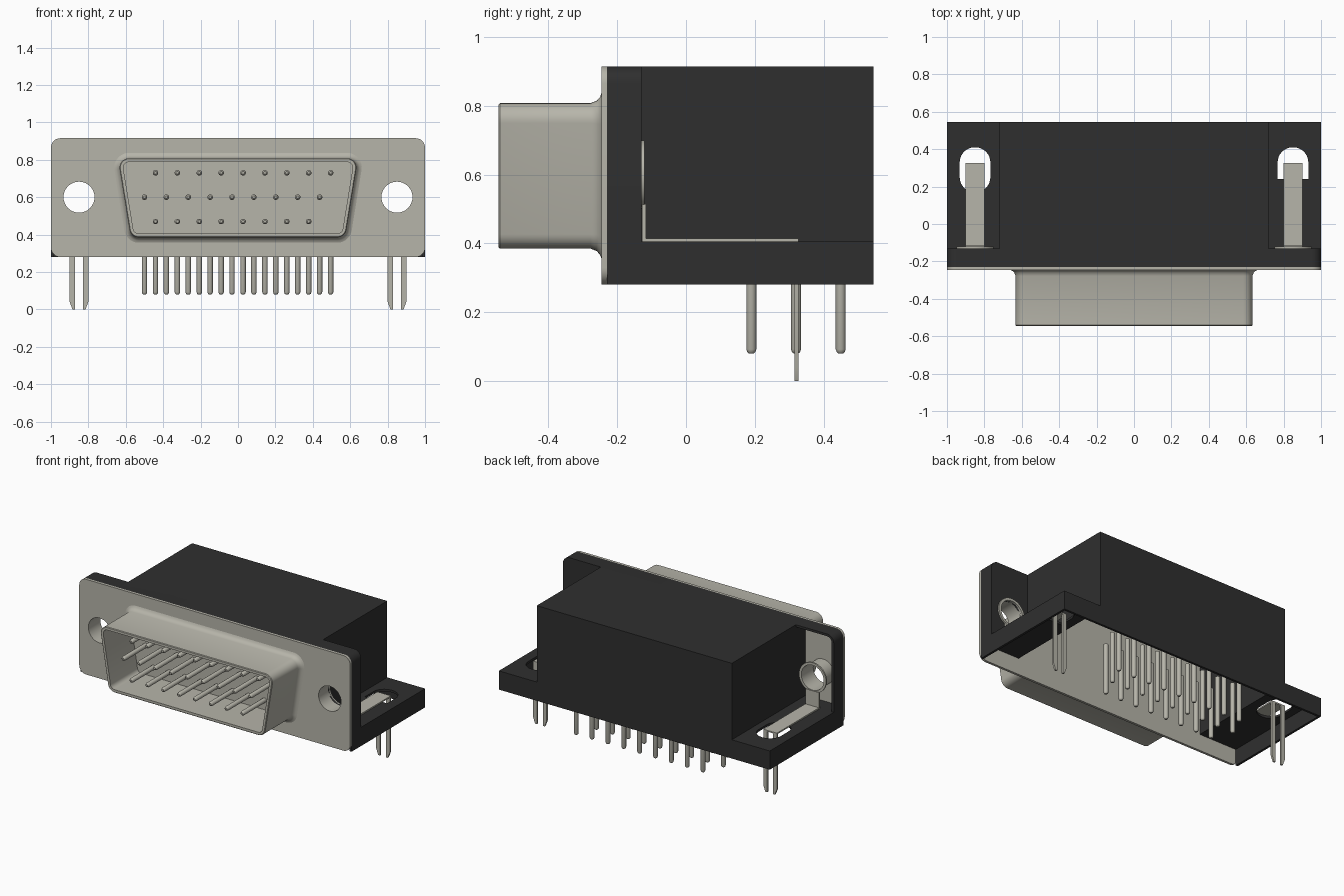
import bpy, bmesh, math
from mathutils import Vector

if "Cube" in bpy.data.objects:
    bpy.data.objects.remove(bpy.data.objects["Cube"])


def material(name, rgb):
    m = bpy.data.materials.new(name)
    m.use_nodes = True
    m.diffuse_color = (*rgb, 1)
    b = m.node_tree.nodes["Principled BSDF"]
    b.inputs["Base Color"].default_value = (*rgb, 1)
    b.inputs["Roughness"].default_value = 0.6
    return m


BLACK = material("black plastic", (0.028, 0.028, 0.028))
METAL = material("warm grey metal", (0.47, 0.46, 0.40))


def finish(name, bm, mat, smooth=False):
    bmesh.ops.recalc_face_normals(bm, faces=bm.faces)
    me = bpy.data.meshes.new(name)
    bm.to_mesh(me)
    bm.free()
    me.materials.append(mat)
    ob = bpy.data.objects.new(name, me)
    bpy.context.collection.objects.link(ob)
    if smooth:
        bpy.ops.object.select_all(action='DESELECT')
        ob.select_set(True)
        bpy.context.view_layer.objects.active = ob
        bpy.ops.object.shade_smooth_by_angle(angle=math.radians(40))
    return ob


def box(name, x, y, z, mat):
    bm = bmesh.new()
    bmesh.ops.create_cube(bm, size=1)
    for v in bm.verts:
        v.co = [a + (b - a) * (c + 0.5) for (a, b), c in zip((x, y, z), v.co)]
    return finish(name, bm, mat)


def rounded(corners, radii, grow=0.0, n=8):
    """Counter-clockwise outline with rounded corners, offset outward by grow."""
    pts = []
    for i, c in enumerate(corners):
        c = Vector(c)
        a = (c - Vector(corners[i - 1])).normalized()
        b = (Vector(corners[(i + 1) % len(corners)]) - c).normalized()
        na, nb = Vector((a.y, -a.x)), Vector((b.y, -b.x))
        r = radii[i]
        mid = (na + nb) / (1 + na.dot(nb))
        if r == 0:
            pts.append(c + mid * grow)
            continue
        centre = c - mid * r
        t0, sweep = math.atan2(na.y, na.x), na.angle(nb)
        for k in range(n + 1):
            t = t0 + sweep * k / n
            pts.append(centre + Vector((math.cos(t), math.sin(t))) * (r + grow))
    return pts


def rect(x0, x1, y0, y1, radii=(0, 0, 0, 0), grow=0.0):
    return rounded([(x0, y0), (x1, y0), (x1, y1), (x0, y1)], radii, grow)


def circle(x, y, r, n=32):
    return [(x + r * math.cos(2 * math.pi * k / n), y + r * math.sin(2 * math.pi * k / n)) for k in range(n)]


def sheet(name, loops, a, b, mat, upright=True):
    """Flat plate with holes: upright spans y a..b, otherwise z a..b."""
    cu = bpy.data.curves.new(name, 'CURVE')
    cu.dimensions, cu.fill_mode, cu.extrude = '2D', 'BOTH', (b - a) / 2
    for loop in loops:
        s = cu.splines.new('POLY')
        s.points.add(len(loop) - 1)
        for p, q in zip(s.points, loop):
            p.co = (q[0], q[1], 0, 1)
        s.use_cyclic_u = True
    tmp = bpy.data.objects.new(name + " curve", cu)
    bpy.context.collection.objects.link(tmp)
    bpy.context.view_layer.update()
    me = tmp.evaluated_get(bpy.context.evaluated_depsgraph_get()).to_mesh()
    bm = bmesh.new()
    bm.from_mesh(me)
    bpy.data.objects.remove(tmp)
    bmesh.ops.remove_doubles(bm, verts=bm.verts, dist=1e-5)
    m = (a + b) / 2
    for v in bm.verts:
        x, y, z = v.co
        v.co = (x, m - z, y) if upright else (x, y, m + z)
    return finish(name, bm, mat, True)


def loft(name, rings, mat, cap_last=False):
    bm = bmesh.new()
    rows = [[bm.verts.new(p) for p in ring] for ring in rings]
    for r, s in zip(rows, rows[1:]):
        for i in range(len(r)):
            bm.faces.new((r[i - 1], r[i], s[i], s[i - 1]))
    if cap_last:
        bm.faces.new(rows[-1])
    return finish(name, bm, mat, True)


def pin(name, start, end, r=0.015):
    """Round pin with a softened tip at its end."""
    start, end = Vector(start), Vector(end)
    d = (end - start).normalized()
    u = d.orthogonal().normalized()
    w = d.cross(u)
    rings = []
    for rad, back in ((r, None), (r, 0.012), (r * 0.8, 0.004), (r * 0.5, 0)):
        c = start if back is None else end - d * back
        rings.append([c + u * x + w * y for x, y in circle(0, 0, rad, 12)])
    return loft(name, rings, METAL, True)


# housing: hollow block, open underneath
T, BASE, STEP, TOP = 0.015, 0.28, 0.405, 0.915
FRONT, LIP, BACK = -0.23, -0.13, 0.545
box("housing_top", (-0.72, 0.72), (FRONT, BACK), (TOP - T, TOP), BLACK)
box("housing_back", (-0.72, 0.72), (BACK - T, BACK), (BASE, TOP - T), BLACK)

# rim behind the metal face plate
outer = rect(-1, 1, BASE, TOP, (0, 0, 0.05, 0.05))
inner = rect(-1 + T, 1 - T, BASE, TOP - T, (0, 0, 0.035, 0.035))
sheet("housing_rim", [outer[1:] + outer[:1] + inner[:1] + inner[:0:-1]], FRONT, LIP, BLACK)
sheet("left_rim_panel", [rect(0.72, 1 - T, STEP - T, TOP - T, (0, 0, 0.035, 0)),
                         circle(0.85, 0.6, 0.083)], LIP - T, LIP, BLACK)

# metal face plate
sheet("face_plate", [rect(-1, 1, BASE, TOP, (0.05,) * 4),
                     circle(-0.85, 0.6, 0.083), circle(0.85, 0.6, 0.083)], -0.246, FRONT, METAL)

# flared trapezoid shroud with recessed floor
TRAP = [(-0.573, 0.385), (0.573, 0.385), (0.642, 0.808), (-0.642, 0.808)]
steps = [(-0.2455, 0.03), (-0.25, 0.018), (-0.26, 0.007), (-0.278, 0), (-0.541, 0),
         (-0.545, -0.004), (-0.545, -0.02), (-0.26, -0.02)]
loft("shroud", [[(p.x, y, p.y) for p in rounded(TRAP, (0.05,) * 4, g)] for y, g in steps], METAL, True)

# contact pins and board pins in three staggered rows
for row, (x0, z, y, count) in enumerate([(-0.441, 0.73, 0.45, 9), (-0.5, 0.6, 0.32, 9), (-0.441, 0.47, 0.19, 8)]):
    for k in range(count):
        x = x0 + 0.117 * k
        pin(f"contact_pin_{row}_{k}", (x, -0.255, z), (x, -0.5, z))
        pin(f"board_pin_{row}_{k}", (x, y, 0.42), (x, y, 0.08))

# flanges and grounding brackets on both sides
for side, s in (("right", -1), ("left", 1)):
    def span(a, b):
        return tuple(sorted((s * a, s * b)))

    box(side + "_housing_wall", span(0.72 - T, 0.72), (FRONT, BACK - T), (STEP - T, TOP - T), BLACK)
    box(side + "_flange_side", span(1 - T, 1), (LIP, BACK), (BASE, STEP), BLACK)
    box(side + "_flange_back", span(0.72, 1 - T), (BACK - T, BACK), (BASE, STEP), BLACK)
    x0, x1 = span(0.768, 0.932)
    low, r0 = (0.17, 0.08) if s < 0 else (0.24, 0)
    slot = rect(x0, x1, low, 0.41, (r0, r0, 0.08, 0.08))
    sheet(side + "_flange_top", [rect(*span(0.72, 1 - T), FRONT, BACK - T), slot], STEP - T, STEP, BLACK, False)

    # bushing, ring and strap
    cx = s * 0.85
    loft(side + "_bushing", [[(x, y, z) for x, z in circle(cx, 0.6, 0.083)] for y in (-0.24, -0.12)], METAL)
    sheet(side + "_bracket_ring", [circle(cx, 0.6, 0.1), circle(cx, 0.6, 0.083)], LIP, -0.12, METAL)
    box(side + "_strap_upright", span(0.8, 0.9), (-0.128, -0.116), (STEP, 0.515), METAL)
    box(side + "_strap_flat", span(0.8, 0.9), (-0.128, 0.327), (STEP, 0.414), METAL)

    # split board lock with tapered tips
    for leg, a, b, tip in (("inner", 0.80, 0.828, 0.815), ("outer", 0.90, 0.872, 0.885)):
        outline = [(s * a, 0.41), (s * b, 0.41), (s * b, 0), (s * tip, 0), (s * a, 0.04)]
        sheet(f"{side}_{leg}_board_lock", [outline], 0.315, 0.327, METAL)
